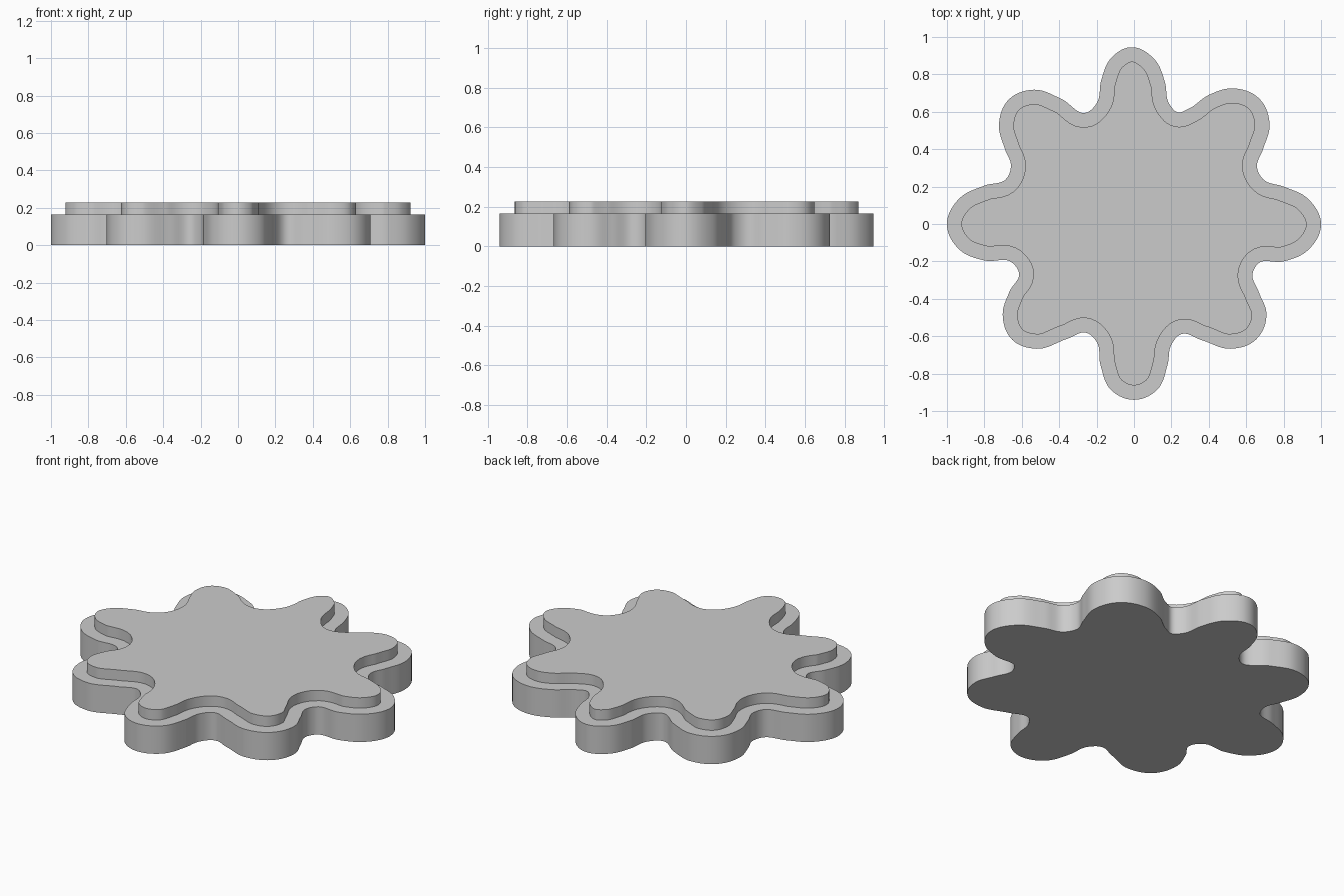
import bpy
import bmesh
import math
from mathutils import Vector
from mathutils.geometry import interpolate_bezier

default_cube = bpy.data.objects.get("Cube")
if default_cube:
    bpy.data.objects.remove(default_cube, do_unlink=True)

# One grey for the whole model
grey = bpy.data.materials.new("plain grey")
grey.use_nodes = True
grey.diffuse_color = (0.6, 0.6, 0.6, 1)
grey.node_tree.nodes["Principled BSDF"].inputs["Base Color"].default_value = grey.diffuse_color

# Hand-drawn flower outline, clockwise, one row per petal and the valley after it
OUTLINE = [
    (-.02, .945), (.11, .88), (.165, .76), (.19, .64), (.235, .597),
    (.29, .615), (.4, .69), (.53, .725), (.67, .67), (.725, .53), (.69, .4), (.658, .3),
    (.69, .24), (.8, .2), (.93, .135), (1, 0), (.93, -.14), (.8, -.2), (.66, -.215), (.635, -.26),
    (.67, -.37), (.708, -.475), (.65, -.62), (.515, -.667), (.36, -.62), (.25, -.59),
    (.2, -.645), (.18, -.75), (.12, -.89), (0, -.94), (-.12, -.89), (-.18, -.75), (-.2, -.63), (-.25, -.583),
    (-.36, -.615), (-.52, -.667), (-.65, -.62), (-.702, -.485), (-.665, -.36), (-.615, -.26),
    (-.65, -.208), (-.8, -.195), (-.93, -.14), (-1, 0), (-.93, .14), (-.8, .205), (-.68, .245),
    (-.658, .31), (-.69, .4), (-.722, .53), (-.67, .665), (-.535, .718), (-.39, .67), (-.25, .597),
    (-.2, .645), (-.175, .77), (-.12, .89),
]


def smooth_loop(coords, steps=8):
    """Closed smooth curve through the given points."""
    pts = [Vector(c) for c in coords]
    count = len(pts)
    tangents = []
    for i, p in enumerate(pts):
        before, after = p - pts[i - 1], pts[(i + 1) % count] - p
        blend = before.normalized() * after.length + after.normalized() * before.length
        tangents.append(blend.normalized())
    loop = []
    for i, p in enumerate(pts):
        j = (i + 1) % count
        reach = (pts[j] - p).length * 0.35
        curve = interpolate_bezier(p, p + tangents[i] * reach,
                                   pts[j] - tangents[j] * reach, pts[j], steps + 1)
        loop += [Vector(q[:2]) for q in curve[:-1]]
    return loop


def inset_loop(loop, distance):
    """Move every point of a clockwise loop inwards along its normal."""
    result = []
    for i, p in enumerate(loop):
        along = (loop[(i + 1) % len(loop)] - loop[i - 1]).normalized()
        result.append(p + Vector((along.y, -along.x)) * distance)
    return result


def add_slab(name, loop, bottom, top):
    """Extrude a flat outline between two heights."""
    bm = bmesh.new()
    base = bm.faces.new([bm.verts.new((p.x, p.y, bottom)) for p in loop])
    extruded = bmesh.ops.extrude_face_region(bm, geom=[base], use_keep_orig=True)
    raised = [v for v in extruded["geom"] if isinstance(v, bmesh.types.BMVert)]
    bmesh.ops.translate(bm, verts=raised, vec=(0, 0, top - bottom))
    bmesh.ops.recalc_face_normals(bm, faces=bm.faces)
    mesh = bpy.data.meshes.new(name)
    bm.to_mesh(mesh)
    bm.free()
    mesh.materials.append(grey)
    obj = bpy.data.objects.new(name, mesh)
    bpy.context.collection.objects.link(obj)
    bpy.ops.object.select_all(action='DESELECT')
    obj.select_set(True)
    bpy.context.view_layer.objects.active = obj
    bpy.ops.object.shade_smooth_by_angle(angle=math.radians(30))


# Thick base with a thinner, inset step on top
flower = smooth_loop(OUTLINE)
add_slab("flower_base", flower, 0, 0.165)
add_slab("raised_top", inset_loop(flower, 0.077), 0.165, 0.227)
